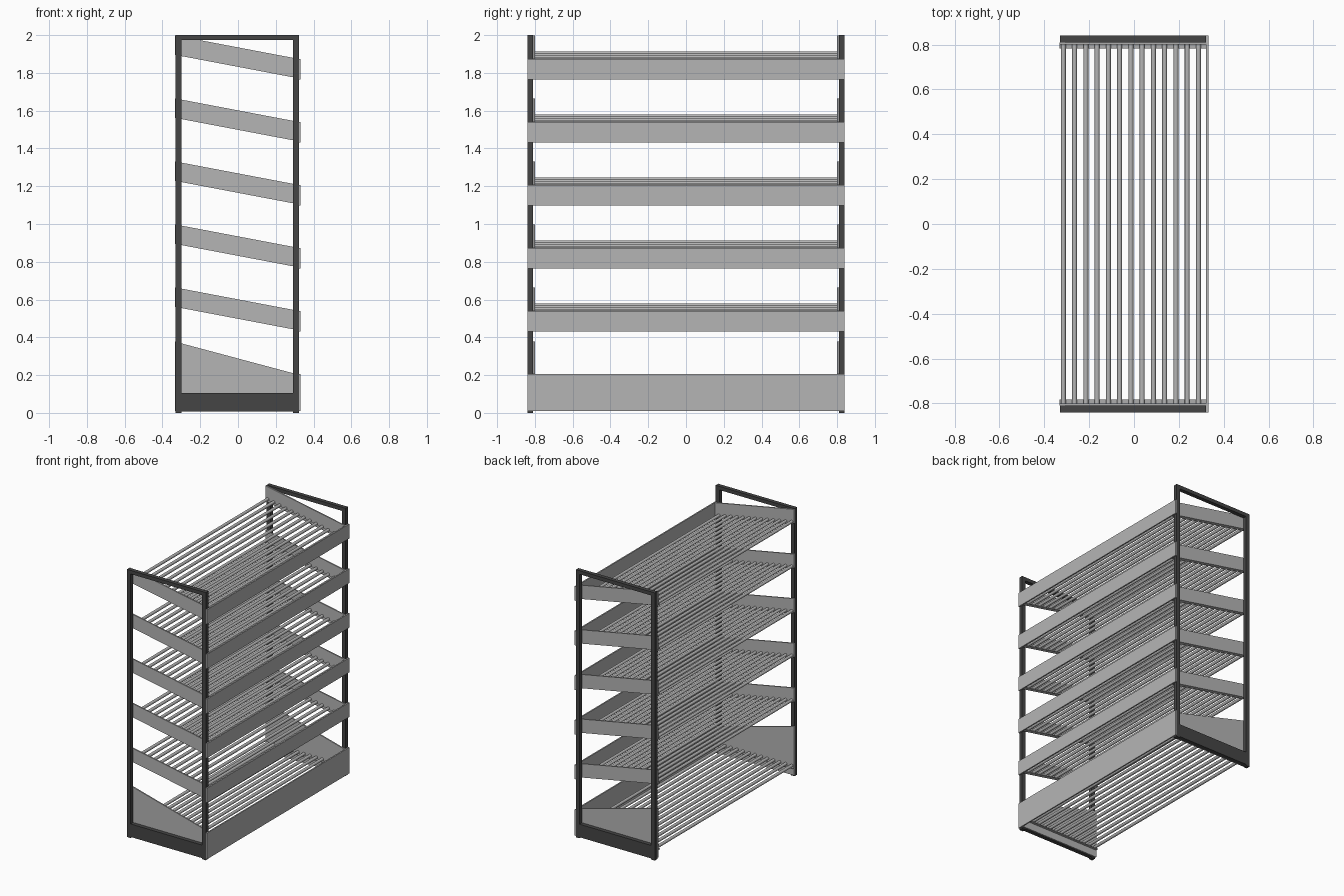
import bpy
import math

cube = bpy.data.objects.get("Cube")
if cube:
    bpy.data.objects.remove(cube, do_unlink=True)


def material(name, value):
    mat = bpy.data.materials.new(name)
    mat.use_nodes = True
    colour = (value, value, value, 1)
    mat.diffuse_color = colour
    mat.node_tree.nodes["Principled BSDF"].inputs["Base Color"].default_value = colour
    return mat


DARK = material("charcoal frame", 0.06)
GREY = material("grey metal", 0.46)


def prism(name, profile, y0, y1, mat):
    """Extrude an x-z outline along y."""
    n = len(profile)
    verts = [(x, y, z) for y in (y0, y1) for x, z in profile]
    faces = [tuple(range(n)), tuple(range(2 * n - 1, n - 1, -1))]
    faces += [(i, i + n, (i + 1) % n + n, (i + 1) % n) for i in range(n)]
    mesh = bpy.data.meshes.new(name)
    mesh.from_pydata(verts, [], faces)
    mesh.materials.append(mat)
    obj = bpy.data.objects.new(name, mesh)
    bpy.context.collection.objects.link(obj)
    return obj


def box(name, x0, x1, y0, y1, z0, z1, mat):
    return prism(name, [(x0, z0), (x1, z0), (x1, z1), (x0, z1)], y0, y1, mat)


def rod(name, x, z):
    bpy.ops.mesh.primitive_cylinder_add(
        vertices=12, radius=ROD_R, depth=1.6, location=(x, 0, z),
        rotation=(math.pi / 2, 0, 0))
    obj = bpy.context.object
    obj.name = name
    obj.data.materials.append(GREY)
    bpy.ops.object.shade_smooth_by_angle(angle=math.radians(40))


BACK, FRONT = -0.333, 0.322
SLOPE = -0.19
SHELVES = 5
PITCH = 0.3335
ROD_R = 0.011
ROD_XS = [-0.315 + 0.0502 * i for i in range(13)]


def shelf_z(x, level):
    return 0.498 + PITCH * level + SLOPE * x


# End frames and side panels, mirrored front to back
for side, label in ((-1, "front"), (1, "rear")):
    outer, inner = side * 0.84, side * 0.81
    panel, lip = side * 0.80, side * 0.782
    box(label + "_frame_back_post", -0.33, -0.30, outer, inner, 0, 2, DARK)
    box(label + "_frame_front_post", 0.292, FRONT, outer, inner, 0, 2, DARK)
    box(label + "_frame_top_bar", -0.30, 0.292, outer, inner, 1.973, 2, DARK)
    box(label + "_frame_base_plate", -0.30, 0.292, outer, inner, 0.008, 0.105, DARK)

    # Bottom tray side with a sloping top edge
    prism(label + "_tray_side",
          [(BACK, 0.01), (FRONT, 0.01), (FRONT, 0.202), (BACK, 0.377)],
          inner, panel, GREY)
    box(label + "_tray_lip", BACK, FRONT, panel, lip, 0.064, 0.069, GREY)

    # Sloping shelf sides with a small inward lip under the rods
    for level in range(SHELVES):
        zb, zf = shelf_z(BACK, level), shelf_z(FRONT, level)
        prism(f"{label}_shelf_side_{level}",
              [(BACK, zb), (FRONT, zf), (FRONT, zf + 0.103), (BACK, zb + 0.103)],
              inner, panel, GREY)
        prism(f"{label}_shelf_lip_{level}",
              [(BACK, zb), (FRONT, zf), (FRONT, zf + 0.004), (BACK, zb + 0.004)],
              panel, lip, GREY)

# Long boards along the shelf fronts
box("tray_board", FRONT, 0.332, -0.84, 0.84, 0.01, 0.205, GREY)
for level in range(SHELVES):
    z = 0.432 + PITCH * level
    box(f"shelf_board_{level}", FRONT, 0.332, -0.84, 0.84, z, z + 0.108, GREY)

# Rods forming the shelf surfaces
for i, x in enumerate(ROD_XS):
    rod(f"tray_rod_{i}", x, 0.08)
    for level in range(SHELVES):
        rod(f"shelf_{level}_rod_{i}", x, shelf_z(x, level) + ROD_R)

# Consistent outward normals
import bmesh
for obj in bpy.context.scene.objects:
    if obj.type == "MESH" and obj.data.materials and obj.data.materials[0] in (DARK, GREY):
        bm = bmesh.new()
        bm.from_mesh(obj.data)
        bmesh.ops.recalc_face_normals(bm, faces=bm.faces)
        bm.to_mesh(obj.data)
        bm.free()
